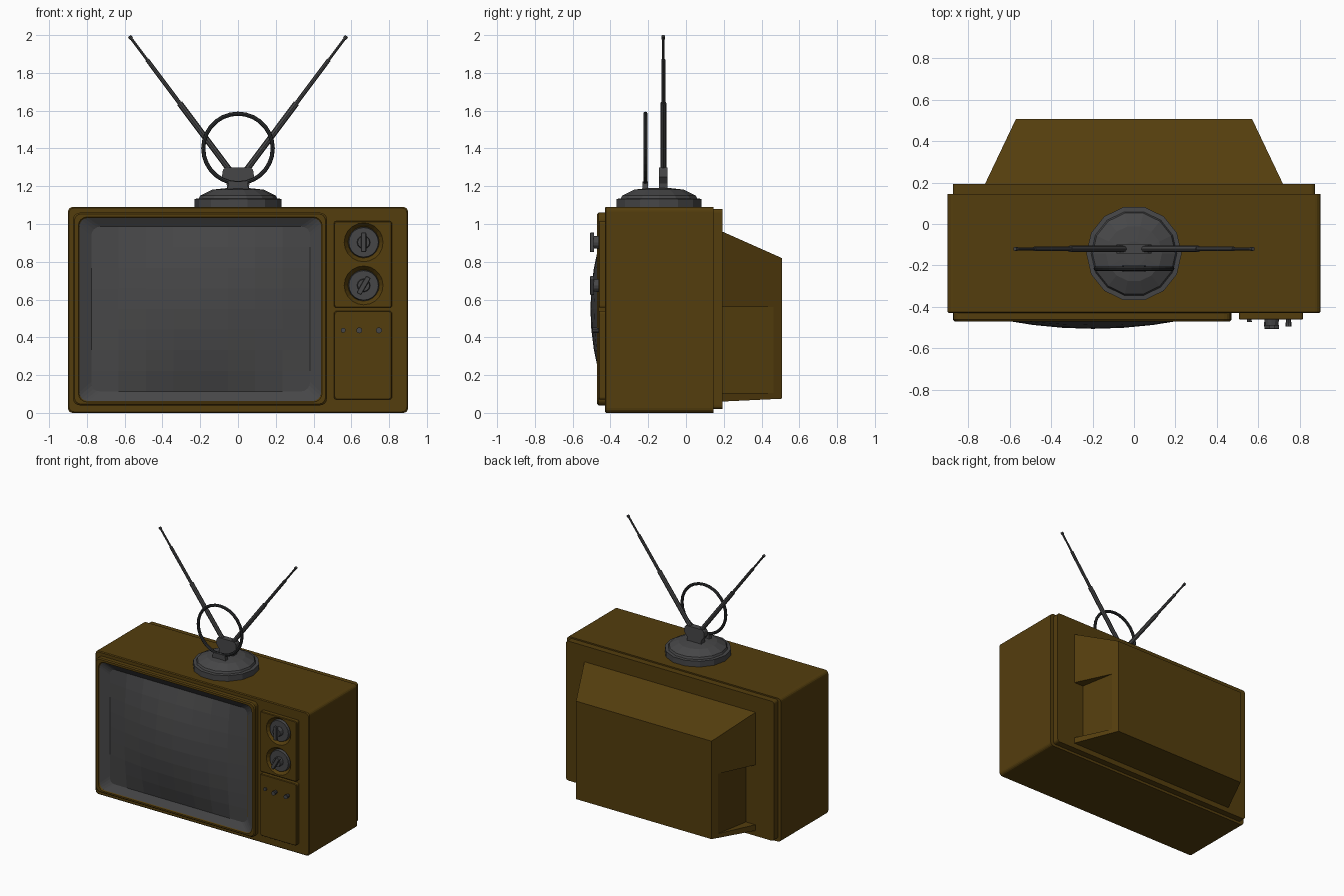
import bpy, bmesh, math
from mathutils import Vector, Matrix

if "Cube" in bpy.data.objects:
    bpy.data.objects.remove(bpy.data.objects["Cube"])


def mat(name, col):
    m = bpy.data.materials.new(name)
    m.diffuse_color = (*col, 1)
    m.use_nodes = True
    m.node_tree.nodes["Principled BSDF"].inputs["Base Color"].default_value = m.diffuse_color
    return m


BROWN = mat("brown_wood", (0.088, 0.047, 0.004))
GRAY = mat("dark_gray", (0.062, 0.062, 0.064))
BLACK = mat("charcoal", (0.028, 0.030, 0.032))


def finish(name, bm, *mats):
    bmesh.ops.recalc_face_normals(bm, faces=bm.faces)
    me = bpy.data.meshes.new(name)
    bm.to_mesh(me)
    bm.free()
    for m in mats:
        me.materials.append(m)
    ob = bpy.data.objects.new(name, me)
    bpy.context.collection.objects.link(ob)
    return ob


def rounded(x0, x1, z0, z1, r, y, seg=4):
    """Rounded rectangle loop in the xz plane."""
    pts = []
    for cx, cz, a in ((x1 - r, z1 - r, 0), (x0 + r, z1 - r, 90), (x0 + r, z0 + r, 180), (x1 - r, z0 + r, 270)):
        for i in range(seg + 1):
            t = math.radians(a + 90 * i / seg)
            pts.append(Vector((cx + r * math.cos(t), y, cz + r * math.sin(t))))
    return pts


def loft(name, loops, mats, caps=(True, True), band_mats=None):
    bm = bmesh.new()
    rings = [[bm.verts.new(p) for p in lp] for lp in loops]
    n = len(rings[0])
    for k, (a, b) in enumerate(zip(rings, rings[1:])):
        for i in range(n):
            f = bm.faces.new((a[i], a[(i + 1) % n], b[(i + 1) % n], b[i]))
            f.material_index = band_mats[k] if band_mats else 0
    if caps[0]:
        bm.faces.new(rings[0])
    if caps[1]:
        bm.faces.new(rings[-1])
    return finish(name, bm, *mats)


def slab(name, x0, x1, z0, z1, r, y0, y1, m, bev=0.006):
    """Rounded panel, front edge (y0) softened."""
    return loft(name, [rounded(x0 + bev, x1 - bev, z0 + bev, z1 - bev, r, y0),
                       rounded(x0, x1, z0, z1, r, y0 + bev),
                       rounded(x0, x1, z0, z1, r, y1)], [m])


def rod(name, a, b, r1, r2, m, seg=12):
    a, b = Vector(a), Vector(b)
    d = b - a
    bm = bmesh.new()
    M = Matrix.Translation((a + b) / 2) @ d.to_track_quat('Z', 'Y').to_matrix().to_4x4()
    bmesh.ops.create_cone(bm, cap_ends=True, segments=seg, radius1=r1, radius2=r2, depth=d.length, matrix=M)
    return finish(name, bm, m)


def hull(name, pts, m):
    bm = bmesh.new()
    for p in pts:
        bm.verts.new(p)
    bmesh.ops.convex_hull(bm, input=bm.verts)
    bmesh.ops.dissolve_limit(bm, angle_limit=0.01, verts=bm.verts, edges=bm.edges)
    return finish(name, bm, m)


def cut(ob, cutter):
    mod = ob.modifiers.new("cut", 'BOOLEAN')
    mod.operation = 'DIFFERENCE'
    mod.solver = 'EXACT'
    mod.object = cutter
    bpy.context.view_layer.objects.active = ob
    bpy.ops.object.modifier_apply(modifier=mod.name)
    bpy.data.objects.remove(cutter)


# Cabinet and back flange
slab("cabinet", -0.9, 0.9, 0, 1.09, 0.025, -0.43, 0.145, BROWN)
slab("back_flange", -0.875, 0.875, 0.02, 1.08, 0.02, 0.14, 0.193, BROWN, 0.001)

# Tapered tube housing with hand recess wedges on both sides
housing = hull("tube_housing",
               [(s * x, y, z) for s in (-1, 1) for x, y, z in
                ((0.72, 0.18, 0.06), (0.72, 0.192, 0.06), (0.72, 0.18, 0.96), (0.72, 0.192, 0.96),
                 (0.57, 0.507, 0.075), (0.57, 0.507, 0.82))], BROWN)
for s in (-1, 1):
    cut(housing, hull("recess_cutter", [(s * x, y, z) for z in (0.105, 0.56) for x, y in
                                        ((0.59, 0.47), (0.64, 0.194), (0.8, 0.194), (0.8, 0.47))], BROWN))

# Screen frame with sloped gray rim
loft("screen_frame", [
    rounded(-0.873, 0.47, 0.04, 1.06, 0.035, -0.425),
    rounded(-0.873, 0.47, 0.04, 1.06, 0.035, -0.462),
    rounded(-0.866, 0.463, 0.047, 1.053, 0.035, -0.47),
    rounded(-0.845, 0.445, 0.058, 1.037, 0.045, -0.47),
    rounded(-0.84, 0.44, 0.063, 1.032, 0.045, -0.462),
    rounded(-0.775, 0.38, 0.115, 0.985, 0.05, -0.431)],
    [BROWN, GRAY], caps=(False, False), band_mats=[0, 0, 0, 0, 1])

# Bulged glass
bm = bmesh.new()
bmesh.ops.create_grid(bm, x_segments=8, y_segments=8, size=1)
for v in bm.verts:
    u, w = v.co.x, v.co.y
    v.co = (-0.198 + 0.578 * u, -0.432 - 0.074 * (1 - u * u) * (1 - w * w), 0.55 + 0.436 * w)
finish("screen_glass", bm, GRAY)

# Control panels
upper = slab("upper_panel", 0.508, 0.815, 0.557, 1.015, 0.012, -0.462, -0.425, BROWN, 0.004)
slab("lower_panel", 0.508, 0.815, 0.07, 0.54, 0.015, -0.462, -0.425, BROWN, 0.004)

# Two dials in dished recesses
for i, (z, tilt) in enumerate(((0.903, 0), (0.675, 30))):
    x = 0.665
    cut(upper, rod("dish_cutter", (x, -0.47, z), (x, -0.436, z), 0.109, 0.083, BROWN, 20))
    rod(f"dial_disc_{i}", (x, -0.43, z), (x, -0.456, z), 0.083, 0.078, GRAY, 20)
    rod(f"dial_neck_{i}", (x, -0.45, z), (x, -0.49, z), 0.036, 0.032, GRAY, 12)
    grip = slab(f"dial_grip_{i}", -0.014, 0.014, -0.052, 0.052, 0.006, -0.508, -0.488, GRAY, 0.003)
    grip.matrix_world = Matrix.Translation((x, 0, z)) @ Matrix.Rotation(math.radians(tilt), 4, 'Y')

# Small knobs
for i, (x, r, y) in enumerate(((0.557, 0.013, -0.474), (0.642, 0.016, -0.495), (0.746, 0.016, -0.495))):
    rod(f"small_knob_{i}", (x, -0.455, 0.437), (x, y, 0.437), r * 0.75, r, GRAY, 10)

# Antenna base: turned dome
CY = -0.143
profile = ((0.23, 1.085), (0.23, 1.133), (0.207, 1.135), (0.2, 1.15), (0.135, 1.182), (0.06, 1.19))
loft("antenna_base", [[Vector((r * math.cos(math.tau * i / 14), CY + r * math.sin(math.tau * i / 14), z))
                       for i in range(14)] for r, z in profile], [GRAY])

# Antenna head and loop mount
head = ((0.058, 1.18), (0.06, 1.215), (0.085, 1.25), (0.08, 1.285), (0.068, 1.3))
loft("antenna_head", [[Vector((sx * x, -0.12 + sy * 0.022, z)) for sx, sy in ((-1, -1), (1, -1), (1, 1), (-1, 1))]
                      for x, z in head], [GRAY])
hull("loop_mount", [(sx * x, -0.215 + sy * 0.014, z) for sx in (-1, 1) for sy in (-1, 1)
                    for x, z in ((0.058, 1.17), (0.05, 1.225))], GRAY)

# Loop
bpy.ops.mesh.primitive_torus_add(location=(0, -0.215, 1.4), rotation=(math.pi / 2, 0, 0), major_radius=0.184,
                                 minor_radius=0.011, major_segments=28, minor_segments=8)
loop = bpy.context.object
loop.name = "antenna_loop"
loop.data.materials.append(BLACK)

# Telescopic rods, mirrored
for s, side in ((-1, "left"), (1, "right")):
    def at(z):
        return (s * (0.302 + (z - 1.63) * 0.748), -0.12, z)
    for j, (z0, z1, r) in enumerate(((1.26, 1.64, 0.016), (1.63, 1.87, 0.011), (1.86, 1.985, 0.007), (1.98, 1.995, 0.01))):
        rod(f"antenna_rod_{side}_{j}", at(z0), at(z1), r, r, GRAY, 8)
